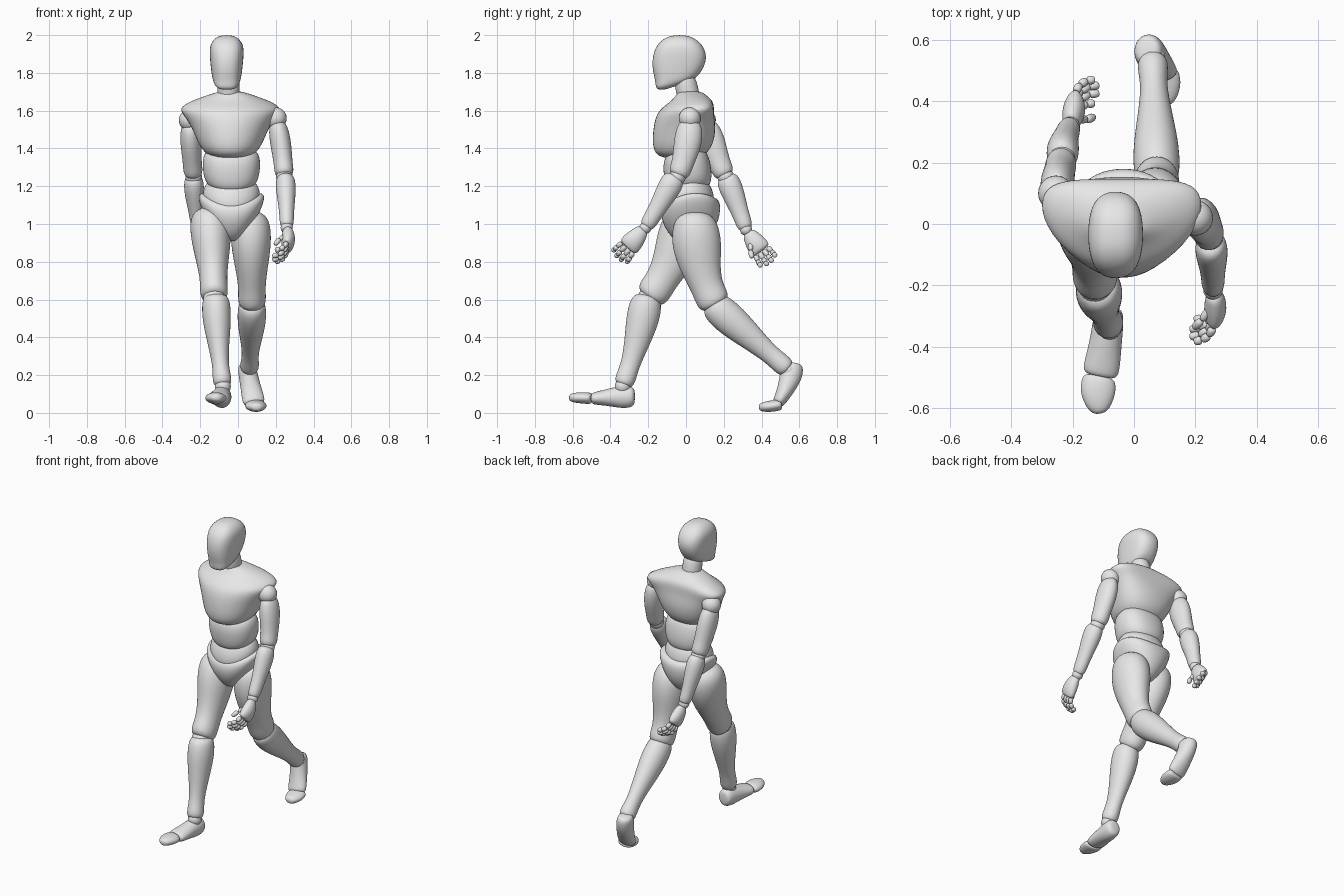
import bpy
import bmesh
from math import cos, sin, pi, copysign
from mathutils import Vector

default_cube = bpy.data.objects.get("Cube")
if default_cube:
    bpy.data.objects.remove(default_cube, do_unlink=True)

# One plain grey for the whole figure
grey = bpy.data.materials.new("plain grey")
grey.use_nodes = True
colour = (0.8, 0.8, 0.8, 1)
grey.diffuse_color = colour
for node in grey.node_tree.nodes:
    if node.type == "BSDF_PRINCIPLED":
        node.inputs["Base Color"].default_value = colour

SEGMENTS = 12
SWELL = 1.06  # makes up for the shrinkage of subdivision


def finish(name, mesh_builder, levels):
    """Turn a bmesh into a smooth, subdivided object."""
    bmesh.ops.recalc_face_normals(mesh_builder, faces=mesh_builder.faces)
    mesh = bpy.data.meshes.new(name)
    mesh_builder.to_mesh(mesh)
    mesh_builder.free()
    mesh.materials.append(grey)
    mesh.shade_smooth()
    part = bpy.data.objects.new(name, mesh)
    bpy.context.collection.objects.link(part)
    if levels:
        modifier = part.modifiers.new("smooth form", "SUBSURF")
        modifier.levels = modifier.render_levels = levels
    return part


def skin(name, rings, levels=2):
    """Join rings of points into a closed tube."""
    bm = bmesh.new()
    loops = [[bm.verts.new(point) for point in ring] for ring in rings]
    for lower, upper in zip(loops, loops[1:]):
        for i in range(SEGMENTS):
            j = (i + 1) % SEGMENTS
            bm.faces.new((lower[i], lower[j], upper[j], upper[i]))
    bm.faces.new(loops[0])
    bm.faces.new(loops[-1])
    return finish(name, bm, levels)


def unit_ring(power=2.0):
    """Points of a superellipse, rounder or squarer by its power."""
    for i in range(SEGMENTS):
        angle = 2 * pi * (i + 0.5) / SEGMENTS
        yield [copysign(abs(w) ** (2 / power), w) * SWELL for w in (cos(angle), sin(angle))]


def trunk(name, centre_x, rows, power=2.0, bend=0.0, tilt=0.0, lift=0.0):
    """Stack sections given as height, centre y, half width, half depth.

    bend sweeps the sides back, tilt lowers the front, lift raises the sides."""
    rings = []
    for z, centre_y, width, depth in rows:
        ring = []
        for a, b in unit_ring(power):
            x, y = a * width, b * depth
            ring.append((centre_x + x, centre_y + y + bend * x * x, z + tilt * y + lift * x * x))
        rings.append(ring)
    return skin(name, rings)


def limb(name, path, profile, levels=2):
    """Sweep oval sections along a curve through start, middle and end."""
    start, middle, end = map(Vector, path)
    control = middle * 2 - (start + end) / 2
    rings = []
    for t, width, depth in profile:
        s = 1 - t
        centre = start * s * s + control * 2 * s * t + end * t * t
        along = ((control - start) * s + (end - control) * t).normalized()
        side = Vector((1, 0, 0)) if abs(along.x) < 0.8 else Vector((0, 1, 0))
        side = (side - along * side.dot(along)).normalized()
        front = along.cross(side)
        rings.append([centre + side * a * width + front * b * depth for a, b in unit_ring()])
    return skin(name, rings, levels)


def ball(name, centre, radius):
    bm = bmesh.new()
    bmesh.ops.create_uvsphere(bm, u_segments=24, v_segments=16, radius=radius)
    bmesh.ops.translate(bm, verts=bm.verts, vec=centre)
    return finish(name, bm, 0)


# Head with a flat face and low chin, and the neck
trunk("head", -0.06, [
    (1.71, -.13, .035, .02), (1.73, -.11, .06, .05), (1.76, -.06, .072, .1),
    (1.81, -.045, .08, .128), (1.88, -.033, .087, .143), (1.945, -.033, .089, .122),
    (1.985, -.035, .062, .078), (2.0, -.035, .025, .03)], power=2.6)
trunk("neck", -0.05, [
    (1.62, .02, .055, .055), (1.69, .01, .058, .06), (1.74, .0, .058, .06), (1.8, -.01, .05, .05)])

# Torso shells, each tucked into the next
trunk("chest", -0.04, [
    (1.705, .02, .05, .055), (1.685, .025, .11, .075), (1.652, .03, .205, .108),
    (1.612, .0, .272, .138), (1.57, -.012, .235, .152), (1.5, -.012, .195, .163),
    (1.42, -.02, .165, .158), (1.365, -.03, .125, .13), (1.345, -.03, .06, .07)],
    power=2.2, bend=0.9)
trunk("belly", -0.035, [
    (1.4, 0, .11, .09), (1.34, 0, .15, .12), (1.26, .01, .15, .125),
    (1.19, .015, .132, .115), (1.17, .015, .08, .07)], power=2.3, tilt=0.1, lift=1)
trunk("waist", -0.035, [
    (1.23, .015, .09, .08), (1.19, .015, .13, .115), (1.115, .015, .157, .138),
    (1.05, .015, .13, .12)], tilt=0.1, lift=1.8)
trunk("pelvis", -0.035, [
    (1.13, .025, .13, .11), (1.105, .025, .177, .15), (1.05, .025, .165, .155),
    (.99, .03, .125, .138), (.935, .03, .07, .1), (.91, .03, .03, .05)],
    power=2.2, tilt=0.12, lift=1.8)

# Shared limb profiles: place along the part, half width, half depth
THIGH = [(0, .055, .06), (.1, .105, .118), (.33, .106, .133), (.58, .083, .103),
         (.78, .069, .082), (.92, .075, .09), (1, .06, .065)]
SHIN = [(0, .05, .05), (.08, .074, .084), (.3, .076, .088), (.58, .055, .064),
        (.8, .04, .047), (.94, .052, .056), (1, .04, .04)]
FOOT = [(0, .03, .035), (.07, .047, .055), (.3, .05, .06), (.6, .053, .045),
        (.9, .06, .034), (1, .05, .028)]
TOES = [(0, .045, .025), (.15, .055, .03), (.5, .058, .03), (.85, .04, .025), (1, .018, .015)]
UPPER_ARM = [(0, .03, .04), (.12, .05, .068), (.4, .056, .075), (.75, .048, .057),
             (.92, .052, .057), (1, .035, .04)]
FOREARM = [(0, .035, .042), (.12, .052, .062), (.35, .052, .06), (.7, .038, .044),
           (.93, .038, .042), (1, .025, .03)]
PALM = [(0, .02, .028), (.2, .031, .04), (.6, .038, .054), (.9, .031, .056), (1, .02, .048)]
FINGER = [(0, .009, .009), (.2, .0145, .0145), (.8, .0135, .0135), (1, .008, .008)]

# Legs: the right one strides forward, the left one pushes off behind
legs = {
    "right": dict(
        thigh=[(-.155, .02, 1.09), (-.137, -.055, .84), (-.125, -.2, .6)],
        shin=[(-.118, -.205, .63), (-.106, -.252, .4), (-.08, -.335, .14)],
        foot=[(-.08, -.27, .085), (-.092, -.385, .083), (-.112, -.5, .075)],
        toes=[(-.113, -.495, .075), (-.118, -.55, .08), (-.11, -.62, .08)]),
    "left": dict(
        thigh=[(.065, .05, 1.07), (.071, .07, .8), (.075, .162, .56)],
        shin=[(.075, .125, .59), (.07, .325, .415), (.06, .545, .225)],
        foot=[(.042, .57, .265), (.064, .54, .15), (.088, .482, .045)],
        toes=[(.09, .505, .045), (.096, .45, .035), (.1, .385, .03)]),
}
for side, leg in legs.items():
    limb(side + "_thigh", leg["thigh"], THIGH)
    limb(side + "_shin", leg["shin"], SHIN)
    limb(side + "_foot", leg["foot"], FOOT)
    limb(side + "_toes", leg["toes"], TOES)
    ball(side + "_knee", leg["thigh"][2], .06)
    ball(side + "_ankle", leg["shin"][2], .042)

# Arms swing against the legs
arms = {
    "left": dict(
        shoulder=(.2, .02, 1.56),
        upper=[(.205, .02, 1.55), (.23, .005, 1.4), (.246, -.045, 1.25)],
        fore=[(.249, -.055, 1.26), (.256, -.123, 1.13), (.258, -.215, .98)],
        palm=[(.259, -.225, .975), (.267, -.265, .925), (.258, -.31, .875)],
        thumb=[(.25, -.275, .935), (.22, -.315, .92), (.195, -.34, .89)]),
    "right": dict(
        shoulder=(-.255, .1, 1.55),
        upper=[(-.255, .1, 1.54), (-.248, .145, 1.4), (-.235, .21, 1.25)],
        fore=[(-.235, .21, 1.26), (-.228, .265, 1.12), (-.208, .318, .97)],
        palm=[(-.207, .328, .96), (-.198, .36, .91), (-.19, .4, .855)],
        thumb=[(-.185, .345, .9), (-.155, .34, .86), (-.13, .35, .82)]),
}


def digit(name, points):
    """A jointed finger: one rounded link between each pair of points."""
    for n, (a, b) in enumerate(zip(points, points[1:])):
        a, b = Vector(a), Vector(b)
        limb(f"{name}_link_{n + 1}", [a, (a + b) / 2, b], FINGER, levels=1)


for side, arm in arms.items():
    ball(side + "_shoulder", arm["shoulder"], .058)
    limb(side + "_upper_arm", arm["upper"], UPPER_ARM)
    ball(side + "_elbow", arm["upper"][2], .044)
    limb(side + "_forearm", arm["fore"], FOREARM)
    ball(side + "_wrist", arm["fore"][2], .032)
    limb(side + "_palm", arm["palm"], PALM)
    digit(side + "_thumb", arm["thumb"])
    # Fingers fan out from the knuckles and curl inward
    knuckle = Vector(arm["palm"][2])
    reach = knuckle - Vector(arm["palm"][0])
    reach.x = 0
    reach.normalize()
    across = reach.cross(Vector((1, 0, 0)))
    inward = Vector((-1 if side == "left" else 1, 0, 0))
    for n, finger in enumerate(("little", "ring", "middle", "index")):
        spread = across * (n - 1.5)
        base = knuckle + spread * .026
        long = 1.1 if finger in ("ring", "middle") else 0.9
        digit(f"{side}_{finger}_finger", [
            base,
            base + (reach * .035 + inward * .015) * long + spread * .004,
            base + (reach * .058 + inward * .04) * long + spread * .005,
            base + (reach * .065 + inward * .07) * long + spread * .005])
